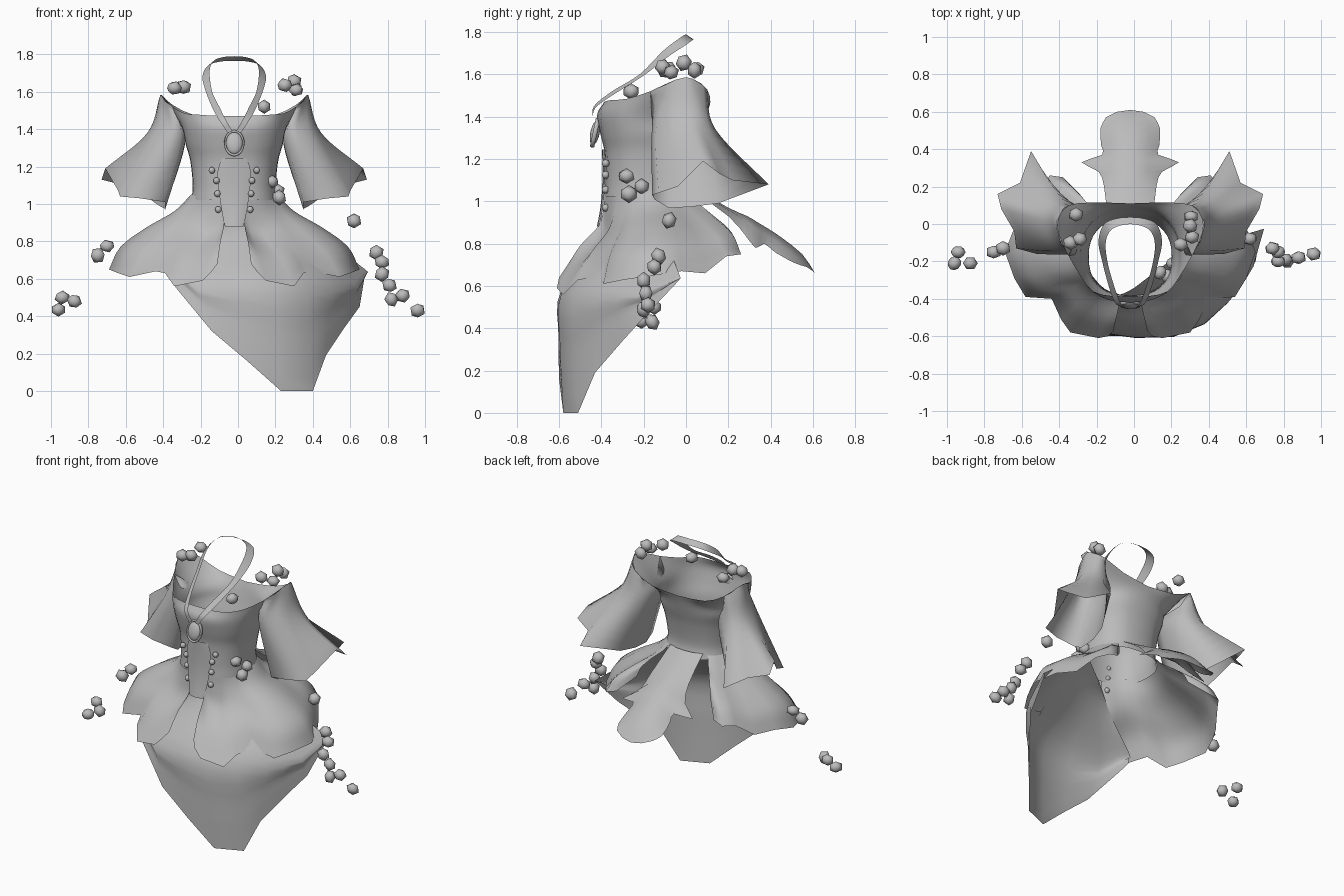
import bpy
import bmesh
import math
import random
from mathutils import Vector, Matrix

random.seed(4)
if "Cube" in bpy.data.objects:
    bpy.data.objects.remove(bpy.data.objects["Cube"], do_unlink=True)

GREY = (0.5, 0.5, 0.5, 1)
cloth = bpy.data.materials.new("plain grey")
cloth.use_nodes = True
cloth.diffuse_color = GREY
cloth.node_tree.nodes["Principled BSDF"].inputs["Base Color"].default_value = GREY

AXIS = -0.02          # the dress hangs slightly off centre
WAIST_Y = -0.17


def finish(name, bm, mirror=False, offset=True):
    """Turn a bmesh into a smooth object, optionally mirrored across the dress axis."""
    bmesh.ops.remove_doubles(bm, verts=bm.verts, dist=0.0005)
    bmesh.ops.recalc_face_normals(bm, faces=bm.faces)
    mesh = bpy.data.meshes.new(name)
    bm.to_mesh(mesh)
    bm.free()
    for poly in mesh.polygons:
        poly.use_smooth = True
    mesh.materials.append(cloth)
    obj = bpy.data.objects.new(name, mesh)
    bpy.context.collection.objects.link(obj)
    if offset:
        obj.location.x = AXIS
    if mirror:
        mod = obj.modifiers.new("mirror", "MIRROR")
        mod.merge_threshold = 0.002
    return obj


def spline(points, steps):
    """Smooth curve through the given points."""
    p = [Vector(q) for q in points]
    p = [p[0] * 2 - p[1]] + p + [p[-1] * 2 - p[-2]]
    out = []
    for i in range(1, len(p) - 2):
        a, b, c, d = p[i - 1:i + 3]
        for k in range(steps):
            t = k / steps
            out.append(b + (c - a) * t / 2 + (a * 2 - b * 5 + c * 4 - d) * t * t / 2
                       + (b * 3 - a - c * 3 + d) * t ** 3 / 2)
    out.append(p[-2])
    return out


def loft(name, rows, steps=4, closed=False, across=1, **options):
    """Sheet through rows of points, smooth from row to row."""
    if across > 1:
        rows = [spline(row, across) for row in rows]
    columns = [spline(col, steps) for col in zip(*rows)]
    if closed:
        columns.append(columns[0])
    bm = bmesh.new()
    grid = [[bm.verts.new(p) for p in col] for col in columns]
    for left, right in zip(grid, grid[1:]):
        for i in range(len(left) - 1):
            bm.faces.new((left[i], left[i + 1], right[i + 1], right[i]))
    return finish(name, bm, **options)


def half_ring(z, width, front, back, count=10):
    """Half of a slightly boxy body section, from centre front to centre back."""
    ring = []
    for i in range(count):
        a = math.pi * i / (count - 1)
        s, c = math.sin(a), math.cos(a)
        x = width * abs(s) ** 0.85 if 0 < i < count - 1 else 0
        y = (front + back) / 2 + (front - back) / 2 * math.copysign(abs(c) ** 0.85, c)
        ring.append((x, y, z))
    return ring


def waist_point(x, y, z, width=0.232, depth=0.218):
    """Waist point lying in the direction of a hem point."""
    a = math.atan2((y - WAIST_Y) / depth, x / width)
    return Vector((width * math.cos(a), WAIST_Y + depth * math.sin(a), z))


def side_bulge(y):
    """0 at the hollow front of the skirt, 1 along its full sides and back."""
    return min(1, max(0, (y + .6) / .3))


# Bodice with off-shoulder neckline
neckline = [(0, -.385, 1.47), (.1, -.385, 1.472), (.2, -.36, 1.478), (.265, -.28, 1.485),
            (.33, -.17, 1.52), (.385, -.05, 1.575), (.385, .03, 1.58),
            (.33, .1, 1.53), (.2, .115, 1.47), (0, .11, 1.45)]
sections = [(1.02, .23, -.386, .045), (1.1, .222, -.382, .03), (1.23, .235, -.385, .05),
            (1.32, .26, -.405, .075), (1.41, .28, -.42, .1)]
loft("bodice", [half_ring(*s) for s in sections] + [neckline], across=2, mirror=True)

# Bell sleeves with a pointed hem
shoulder = [(.33, -.17, 1.52), (.37, -.1, 1.55), (.385, -.05, 1.575), (.395, -.01, 1.585),
            (.395, .01, 1.585), (.385, .03, 1.58), (.36, .08, 1.55), (.33, .1, 1.53),
            (.3, .05, 1.45), (.29, -.03, 1.44), (.29, -.08, 1.44)]
elbow = [(.285, -.16, 1.36), (.34, -.16, 1.35), (.41, -.14, 1.36), (.445, -.06, 1.38),
         (.465, .02, 1.38), (.465, .07, 1.36), (.44, .11, 1.35), (.38, .14, 1.34),
         (.29, .1, 1.32), (.265, 0, 1.31), (.265, -.08, 1.32)]
cuff = [(.37, -.15, 1.01), (.5, -.16, 1.03), (.61, -.13, 1.04), (.62, -.04, 1.07),
        (.69, .08, 1.19), (.71, .16, 1.13), (.59, .22, 1.1), (.53, .39, 1.08),
        (.4, .15, .99), (.37, .03, .975), (.37, -.08, .968)]
loft("sleeves", [shoulder, elbow, cuff], steps=6, closed=True, mirror=True)

# Peplum: flared overskirt in folds, open at the front and back
hem = [(.09, -.57, .68), (.12, -.6, .64), (.17, -.61, .59), (.32, -.58, .56),
       (.37, -.51, .63), (.42, -.4, .64), (.56, -.39, .61), (.62, -.29, .63),
       (.67, -.15, .65), (.62, -.02, .67), (.55, .09, .66), (.48, .19, .74),
       (.43, .26, .75), (.36, .25, .77), (.27, .16, .86)]
folds = (5, 11)       # columns that sink in between the petals
profile = [(0, 0, 0), (.02, .18, .22), (.12, .44, .45), (.6, .26, .7), (1, 0, 1)]
rows = []
for base, extra, drop in profile:
    row = []
    for i, (x, y, z) in enumerate(hem):
        top = waist_point(x, y, 1.05)
        spread = base + extra * side_bulge(y) * (.75 if i in folds else 1)
        row.append((top.x + (x - top.x) * spread, top.y + (y - top.y) * spread,
                    top.z + (z - top.z) * drop))
    rows.append(row)
loft("peplum", rows, mirror=True)

# Back tail panel with a pointed flare on each side
loft("back_tail", [
    [(0, .045, 1.06), (.06, .04, 1.06), (.12, .02, 1.06)],
    [(0, .2, .97), (.08, .2, .96), (.14, .2, .93)],
    [(0, .29, .93), (.09, .28, .91), (.17, .28, .84)],
    [(0, .34, .9), (.1, .33, .87), (.26, .33, .78)],
    [(0, .39, .87), (.09, .38, .84), (.15, .37, .8)],
    [(0, .45, .83), (.1, .44, .8), (.155, .42, .76)],
    [(0, .55, .75), (.1, .53, .73), (.16, .51, .71)],
    [(0, .61, .66), (.07, .6, .67), (.13, .57, .69)]], steps=2, mirror=True)

# Underskirt: lopsided sheet fanning from one side of the waist to a blunt point
hips = [(-.34, -.45), (-.31, -.51), (-.2, -.56), (0, -.59), (.2, -.585), (.36, -.52),
        (.49, -.41), (.56, -.33), (.62, -.23), (.68, -.03)]
point = [(-.36, -.48, .6), (-.33, -.54, .55), (-.14, -.6, .32), (.05, -.6, .16),
         (.23, -.58, 0), (.4, -.51, 0), (.47, -.43, .19), (.57, -.3, .34),
         (.65, -.2, .45), (.68, -.03, .63)]
waist_start, waist_end = Vector((-.03, -.365, 1.0)), Vector((.24, -.16, 1.0))
top, upper, hip, lower = [], [], [], []
for i, ((x, y), end) in enumerate(zip(hips, point)):
    w = waist_start.lerp(waist_end, i / (len(hips) - 1))
    h = Vector((x, y, .58 if -.3 < x < .65 else .65))
    u = w.lerp(h, .3 + .2 * side_bulge(y))
    u.z = .82
    mid = h.lerp(Vector(end), .5)
    mid.y -= .02 * (h.z - end[2])
    top.append(w)
    upper.append(u)
    hip.append(h)
    lower.append(mid)
loft("underskirt", [top, upper, hip, lower, point], offset=False)

# Front panel laid over the bodice, with two columns of buttons
loft("front_panel", [[(0, y, z), (w * .6, y + .003, z), (w, y + .012, z)] for w, y, z in
                     ((.065, -.398, 1.245), (.09, -.395, 1.17), (.08, -.397, 1.05),
                      (.065, -.408, .95), (.05, -.422, .88))], steps=2, mirror=True)
bm = bmesh.new()
for x, z in ((.12, 1.18), (.095, 1.125), (.09, 1.055), (.085, .97)):
    bmesh.ops.create_uvsphere(bm, u_segments=10, v_segments=6, radius=.018,
                              matrix=Matrix.Translation((x, -.38, z)))
finish("buttons", bm, mirror=True)

# Neck ribbon
outer = [(.035, -.44, 1.38), (.075, -.43, 1.44), (.11, -.35, 1.5), (.15, -.2, 1.595),
         (.17, -.09, 1.68), (.14, 0, 1.74), (.07, .03, 1.762), (0, .037, 1.765)]
inner = [(.01, -.44, 1.39), (.045, -.435, 1.45), (.08, -.35, 1.52), (.118, -.22, 1.6),
         (.132, -.11, 1.71), (.11, -.04, 1.765), (.06, -.01, 1.785), (0, 0, 1.79)]
loft("neck_ribbon", list(zip(outer, inner)), steps=4, mirror=True)

# Oval pendant with a raised rim
tilt = Matrix.Translation((0, -.43, 1.325)) @ Matrix.Rotation(math.radians(-12), 4, "X")
bm = bmesh.new()
bmesh.ops.create_uvsphere(bm, u_segments=20, v_segments=12, radius=1,
                          matrix=tilt @ Matrix.Diagonal((.045, .022, .06, 1)))
finish("pendant_stone", bm)
rim = []
for i in range(6):
    a = math.tau * i / 6
    size, depth = 1 + .12 * math.cos(a), .012 * math.sin(a)
    rim.append([tilt @ Vector((.049 * size * math.cos(b), depth, .065 * size * math.sin(b)))
                for b in (math.tau * k / 24 for k in range(24))])
loft("pendant_rim", rim + rim[:1], steps=1, closed=True)

# Loose nuggets floating around the dress
nuggets = {
    "shoulder": [(-.34, -.1, 1.62), (-.29, -.08, 1.625), (-.31, .05, 1.625), (.25, -.11, 1.635),
                 (.3, -.01, 1.655), (.31, -.07, 1.61), (.305, .04, 1.62), (.14, -.26, 1.52)],
    "waist": [(.18, -.28, 1.12), (.22, -.27, 1.035), (.21, -.21, 1.07), (.62, -.08, .91)],
    "left": [(.74, -.13, .74), (.77, -.15, .69), (.77, -.2, .625), (.81, -.19, .565),
             (.82, -.2, .49), (.88, -.18, .51), (.96, -.16, .43)],
    "right": [(-.7, -.13, .775), (-.75, -.15, .725), (-.94, -.15, .5), (-.96, -.21, .435),
              (-.875, -.21, .48)],
}
for place, spots in nuggets.items():
    bm = bmesh.new()
    for spot in spots:
        spin = Matrix.Rotation(random.uniform(0, math.tau), 4, random.choice("XYZ"))
        shape = Matrix.Diagonal((1, random.uniform(.8, .95), random.uniform(.85, 1), 1))
        bmesh.ops.create_icosphere(bm, subdivisions=1, radius=.043,
                                   matrix=Matrix.Translation(spot) @ spin @ shape)
    finish(place + "_nuggets", bm, offset=False)
